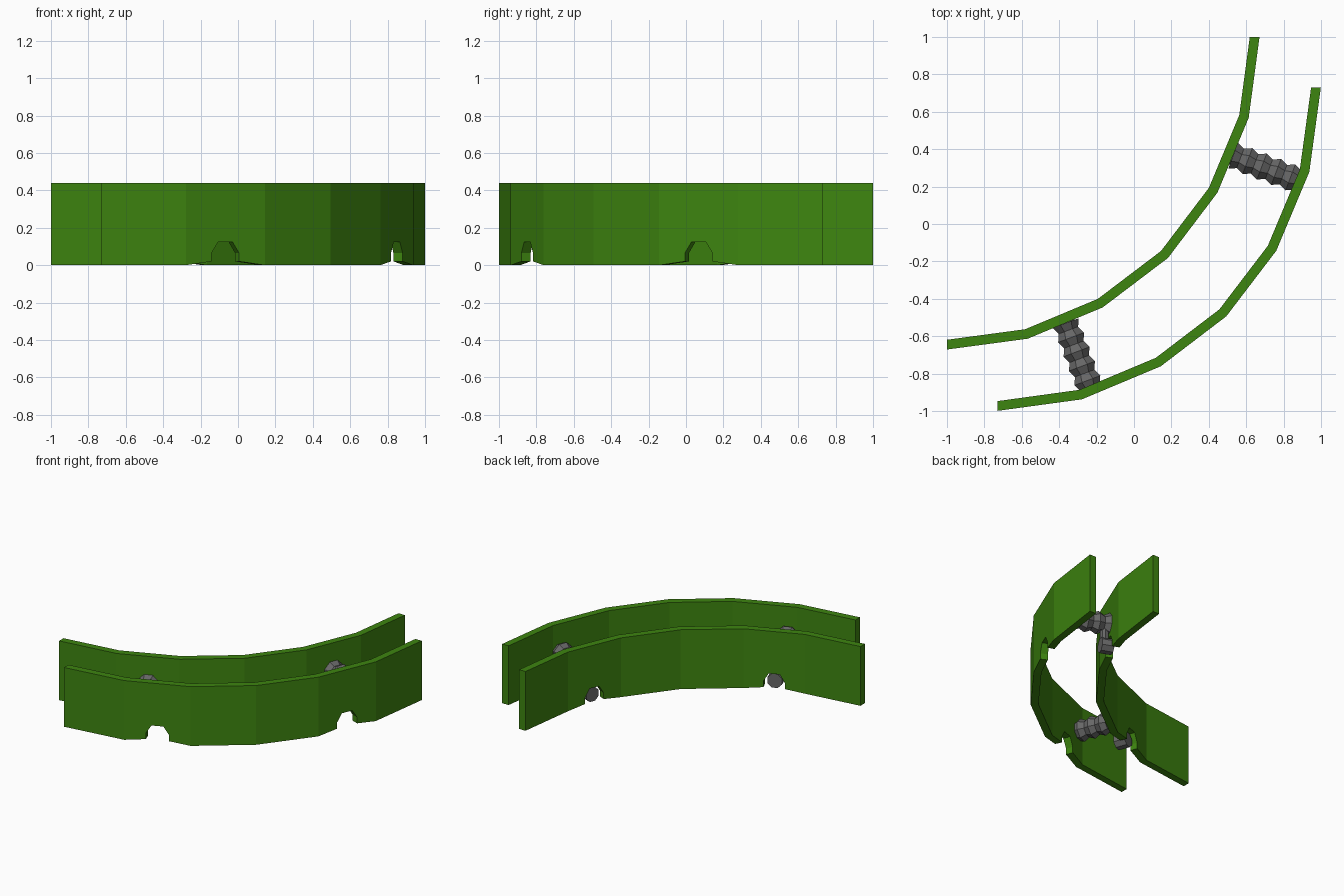
import bpy, bmesh, math
from mathutils import Vector

if "Cube" in bpy.data.objects:
    bpy.data.objects.remove(bpy.data.objects["Cube"])

H = 0.44      # wall height
T = 0.026     # half wall thickness


def material(name, rgb):
    m = bpy.data.materials.new(name)
    m.diffuse_color = (*rgb, 1)
    m.use_nodes = True
    m.node_tree.nodes["Principled BSDF"].inputs["Base Color"].default_value = m.diffuse_color
    return m


GREEN = material("green", (0.048, 0.235, 0.005))
GREY = material("dark grey", (0.135, 0.135, 0.135))


def finish(name, bm, mat):
    bmesh.ops.remove_doubles(bm, verts=bm.verts, dist=1e-5)
    bmesh.ops.recalc_face_normals(bm, faces=bm.faces)
    me = bpy.data.meshes.new(name)
    bm.to_mesh(me)
    bm.free()
    me.materials.append(mat)
    ob = bpy.data.objects.new(name, me)
    bpy.context.collection.objects.link(ob)
    return ob


def mirror(p):
    # the model is symmetric about the line y = -x
    return Vector((-p[1], -p[0]))


# notch outline: fraction along the segment, height of the lower edge
NOTCH = [(0.325, 0.02), (0.325, 0.065), (0.41, 0.125),
         (0.59, 0.125), (0.675, 0.065), (0.675, 0.02)]


def wall(name, half):
    path = [Vector(p) for p in half]
    path += [mirror(p) for p in reversed(half[:-1])]
    n = len(path)
    # mitred offset at every joint, ends cut square to the axes
    offs = [Vector((0, T))]
    for i in range(1, n - 1):
        a = (path[i] - path[i - 1]).normalized()
        b = (path[i + 1] - path[i]).normalized()
        t = (a + b).normalized()
        nrm = Vector((-t.y, t.x))
        offs.append(nrm * T / nrm.dot(Vector((-a.y, a.x))))
    offs.append(Vector((-T, 0)))
    # stations along the wall with their lower edge height
    st = []
    for i in range(n):
        st.append((path[i], offs[i], 0.0))
        if i in (1, n - 3):
            for f, z in NOTCH:
                st.append((path[i].lerp(path[i + 1], f), offs[i].lerp(offs[i + 1], f), z))
    bm = bmesh.new()

    def ring(p, o, z):
        l, r = p + o, p - o
        return [bm.verts.new((*l, z)), bm.verts.new((*r, z)),
                bm.verts.new((*r, H)), bm.verts.new((*l, H))]
    rings = [ring(*s) for s in st]
    for k in range(len(st) - 1):
        a, b = rings[k], rings[k + 1]
        if (st[k][0] - st[k + 1][0]).length < 1e-6:
            # vertical notch side: link to the neighbour station's top
            bm.faces.new((a[0], a[1], b[1], b[0]))
            continue
        for j in range(4):
            m = (j + 1) % 4
            bm.faces.new((a[j], a[m], b[m], b[j]))
    bm.faces.new(rings[0])
    bm.faces.new(rings[-1])
    return finish(name, bm, GREEN)


wall("inner_wall", [(-1, -0.645), (-0.575, -0.588), (-0.18, -0.423), (0.163, -0.163)])
wall("outer_wall", [(-0.73, -0.973), (-0.285, -0.912), (0.13, -0.738), (0.475, -0.475)])


def lathe(bm, start, direction, profile, sides=8):
    # closed octagonal tube; profile is a list of (distance, radius)
    d = direction.normalized()
    u = d.orthogonal() if abs(d.z) > 0.9 else d.cross(Vector((0, 0, 1))).normalized()
    u.normalize()
    v = d.cross(u)
    rings = []
    for s, r in profile:
        c = start + d * s
        rings.append([bm.verts.new(c + r * (math.cos(a) * u + math.sin(a) * v))
                      for a in [(k + 0.5) * 2 * math.pi / sides for k in range(sides)]])
    for a, b in zip(rings, rings[1:]):
        for k in range(sides):
            m = (k + 1) % sides
            bm.faces.new((a[k], a[m], b[m], b[k]))
    bm.faces.new(rings[0])
    bm.faces.new(rings[-1])


def hose(side, inner, outer):
    d = Vector((*(outer - inner), 0))
    p = Vector((*inner, 0))
    L = d.length
    steps = 9
    # ribbed bellows between the walls
    bm = bmesh.new()
    lathe(bm, p + Vector((0, 0, 0.23)), d,
          [(L * k / steps, 0.08 if k % 2 == 0 else 0.06) for k in range(steps + 1)])
    finish(side + "_bellows_hose", bm, GREY)
    # pipe end in the wall notch
    bm = bmesh.new()
    lathe(bm, p + Vector((0, 0, 0.06)) - d.normalized() * 0.025, d,
          [(0, 0.035), (0, 0.055), (0.085, 0.055)])
    finish(side + "_pipe_end", bm, GREY)
    # short riser joining the two
    bm = bmesh.new()
    lathe(bm, p + d.normalized() * 0.03 + Vector((0, 0, 0.07)), Vector((0, 0, 1)),
          [(0, 0.03), (0.13, 0.03)])
    finish(side + "_riser", bm, GREY)


A, B = Vector((-0.365, -0.53)), Vector((-0.235, -0.875))
hose("left", A, B)
hose("right", mirror(A), mirror(B))
